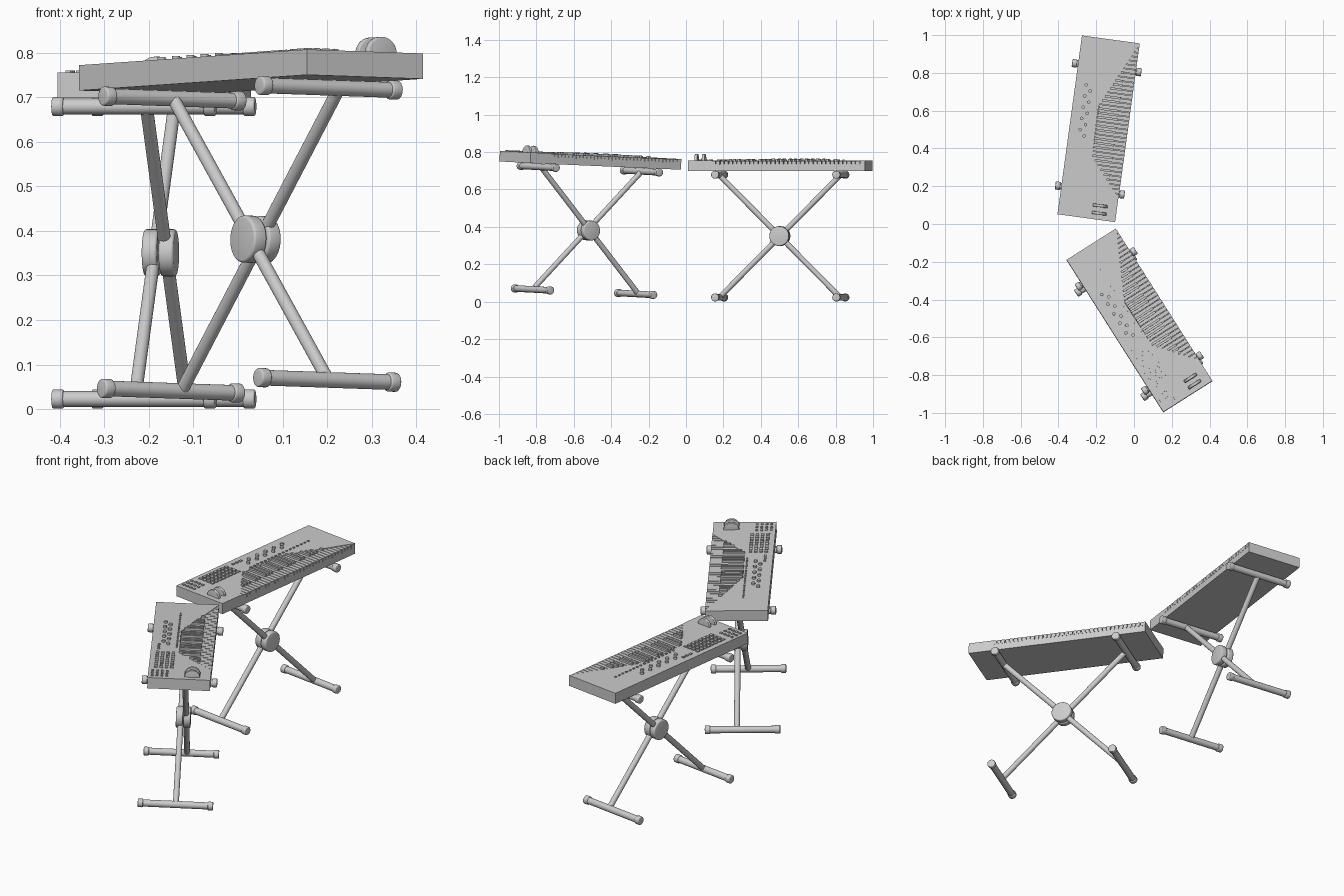
import bpy, bmesh, math
from mathutils import Matrix, Vector

if "Cube" in bpy.data.objects:
    bpy.data.objects.remove(bpy.data.objects["Cube"])

# Local frame: x = bass to treble, y = away from the player, z = up
L, D = 0.955, 0.308
Z0, ZB, ZT = 0.698, 0.737, 0.755

# Placement of the two instruments (bass front top corner, turn, up direction)
def placement(corner, angle, up):
    rot = Vector((0, 0, 1)).rotation_difference(Vector(up).normalized()).to_matrix().to_4x4()
    rot = rot @ Matrix.Rotation(math.radians(angle), 4, 'Z')
    return Matrix.Translation(Vector(corner)) @ rot @ Matrix.Translation((0, 0, -ZT))

PLACES = {
    "back": placement((-0.10, 0.01, ZT), 82.2, (0, 0, 1)),
    "front": placement((0.415, -0.83, 0.798), 122.4, (0.005, 0.047, 1)),
}

def box(bm, lo, hi):
    lo, hi = Vector(lo), Vector(hi)
    size = hi - lo
    m = Matrix.Translation((lo + hi) / 2) @ Matrix.Diagonal((*size, 1))
    bmesh.ops.create_cube(bm, size=1, matrix=m)

def rod(bm, p, q, r, seg=24, bevel=0):
    p, q = Vector(p), Vector(q)
    rot = (q - p).to_track_quat('Z', 'Y').to_matrix().to_4x4()
    res = bmesh.ops.create_cone(bm, cap_ends=True, segments=seg, radius1=r, radius2=r,
                                depth=(q - p).length,
                                matrix=Matrix.Translation((p + q) / 2) @ rot)
    if bevel:
        vs = set(res["verts"])
        rims = [e for e in bm.edges if e.verts[0] in vs and
                any(len(f.verts) > 4 for f in e.link_faces)]
        bmesh.ops.bevel(bm, geom=rims, offset=bevel, segments=3, profile=0.5, affect='EDGES')

def finish(bm, name, smooth=False):
    me = bpy.data.meshes.new(name)
    bmesh.ops.recalc_face_normals(bm, faces=bm.faces)
    bm.to_mesh(me)
    bm.free()
    for i, (tag, m) in enumerate(PLACES.items()):
        ob = bpy.data.objects.new(f"{tag}_{name}", me)
        bpy.context.collection.objects.link(ob)
        ob.matrix_world = m
        if smooth and i == 0:
            bpy.ops.object.select_all(action='DESELECT')
            ob.select_set(True)
            bpy.context.view_layer.objects.active = ob
            bpy.ops.object.shade_smooth_by_angle(angle=math.radians(35))

# Body: lower slab, and control panel with a trapezoid key opening
bm = bmesh.new()
box(bm, (0, 0, Z0), (L, D, ZB))
finish(bm, "keyboard_body")

bm = bmesh.new()
outline = [(0, 0), (0.13, 0), (0.33, 0.168), (0.60, 0.17), (0.95, 0), (L, 0), (L, D), (0, D)]
face = bm.faces.new([bm.verts.new((x, y, ZB)) for x, y in outline])
up = bmesh.ops.extrude_face_region(bm, geom=[face], use_keep_orig=True)
bmesh.ops.translate(bm, vec=(0, 0, ZT - ZB),
                    verts=[v for v in up["geom"] if isinstance(v, bmesh.types.BMVert)])
finish(bm, "control_panel")

# Keys: five octaves plus one
def opening(x):
    return min(0.168, (x - 0.13) * 0.84, (0.95 - x) * 0.486)

white, black = bmesh.new(), bmesh.new()
w = 0.822 / 36
for i in range(36):
    x = 0.128 + i * w
    depth = max(0.006, min(0.168, opening(x + w / 2) + 0.012))
    box(white, (x + 0.0015, -0.001, ZB - 0.005), (x + w - 0.0015, depth, 0.7525))
    if i % 7 not in (2, 6) and i < 35:
        xc = x + w
        end = opening(xc)
        if end > 0.075:
            box(black, (xc - 0.006, 0.06, ZB), (xc + 0.006, end, 0.763))
finish(white, "white_keys")
finish(black, "black_keys")

# Pitch and modulation wheels
bm = bmesh.new()
for x in (0.035, 0.075):
    rod(bm, (x - 0.008, 0.09, ZT - 0.003), (x + 0.008, 0.09, ZT - 0.003), 0.039, 32, 0.003)
finish(bm, "control_wheels", True)

# Buttons and pads: (start x, start y, columns, rows, step x, step y, size x, size y)
bm = bmesh.new()
for x0, y0, nx, ny, sx, sy, bx, by in (
        (0.03, 0.215, 3, 4, 0.03, 0.024, 0.012, 0.012),
        (0.14, 0.195, 8, 4, 0.026, 0.026, 0.018, 0.016),
        (0.40, 0.182, 17, 1, 0.026, 0.02, 0.010, 0.008),
        (0.37, 0.27, 3, 1, 0.026, 0.02, 0.014, 0.012)):
    for i in range(nx):
        for j in range(ny):
            x, y = x0 + i * sx, y0 + j * sy
            box(bm, (x - bx / 2, y - by / 2, ZT - 0.002), (x + bx / 2, y + by / 2, ZT + 0.005))
finish(bm, "buttons")

# Knobs in a zigzag
bm = bmesh.new()
for i in range(10):
    x, y = 0.43 + i * 0.03, 0.225 + 0.025 * (i % 2)
    rod(bm, (x, y, ZT - 0.002), (x, y, ZT + 0.010), 0.009, 16)
finish(bm, "knobs", True)

# Stand: feet and support bars with end caps
FOOT, TOP = 0.023, 0.679
XS, YC, HALF = (0.15, 0.804), 0.155, 0.185
bars, caps = bmesh.new(), bmesh.new()
for x in XS:
    for z in (FOOT, TOP):
        rod(bars, (x, YC - HALF + 0.01, z), (x, YC + HALF - 0.01, z), 0.0175)
        for s in (-1, 1):
            rod(caps, (x, YC + s * HALF, z), (x, YC + s * (HALF - 0.026), z), 0.0215, 24, 0.004)
finish(bars, "stand_bars", True)
finish(caps, "bar_end_caps", True)

# Stand: crossed legs and pivot hub
bm = bmesh.new()
rod(bm, (XS[0], 0.127, TOP), (XS[1], 0.127, FOOT), 0.0145)
rod(bm, (XS[0], 0.153, FOOT), (XS[1], 0.153, TOP), 0.0145)
finish(bm, "crossed_legs", True)

bm = bmesh.new()
xc, zc = sum(XS) / 2, (FOOT + TOP) / 2
rod(bm, (xc, 0.104, zc), (xc, 0.138, zc), 0.053, 32, 0.006)
rod(bm, (xc, 0.142, zc), (xc, 0.176, zc), 0.053, 32, 0.006)
rod(bm, (xc, 0.12, zc), (xc, 0.16, zc), 0.03, 24)
finish(bm, "pivot_hub", True)
